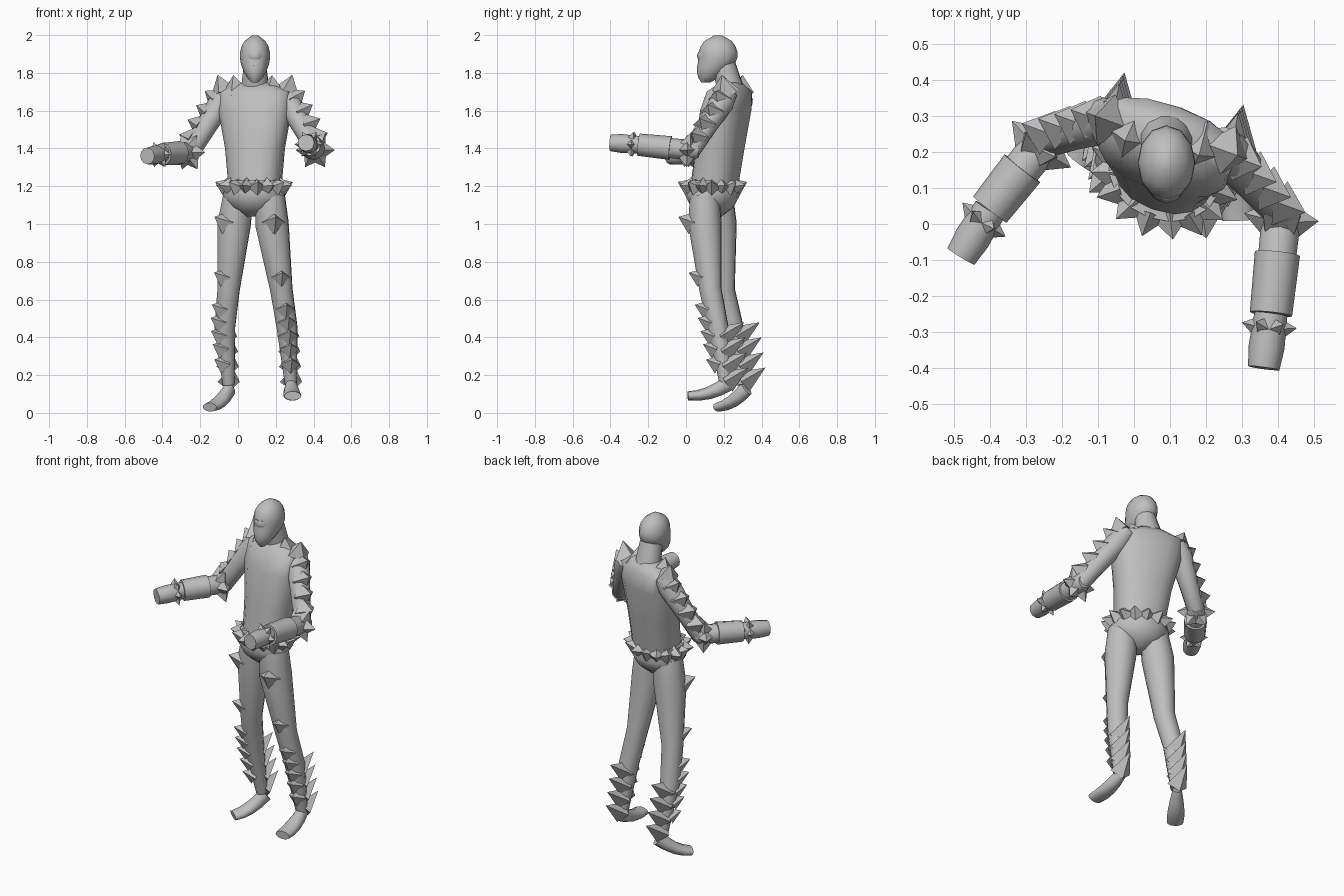
import bpy, bmesh
from math import cos, sin, pi, copysign
from mathutils import Vector as V

cube = bpy.data.objects.get("Cube")
if cube:
    bpy.data.objects.remove(cube)

shade = .52
grey = bpy.data.materials.new("plain grey")
grey.use_nodes = True
grey.diffuse_color = (shade, shade, shade, 1)
grey.node_tree.nodes["Principled BSDF"].inputs["Base Color"].default_value = grey.diffuse_color

RIGHTWARD = V((1, 0, 0))
UP = V((0, 0, 1))
SIDE = V((.94, -.34, 0))    # the body is turned a little
AHEAD = UP.cross(-SIDE)


def finish(name, bm, smooth_angle=None):
    bmesh.ops.recalc_face_normals(bm, faces=bm.faces)
    mesh = bpy.data.meshes.new(name)
    bm.to_mesh(mesh)
    bm.free()
    mesh.materials.append(grey)
    part = bpy.data.objects.new(name, mesh)
    bpy.context.collection.objects.link(part)
    if smooth_angle:
        bpy.ops.object.select_all(action='DESELECT')
        part.select_set(True)
        bpy.context.view_layer.objects.active = part
        bpy.ops.object.shade_smooth_by_angle(angle=smooth_angle)


def circle_points(centre, u, v, count, power=1):
    """Points of an ellipse, squarer when power is below one."""
    for k in range(count):
        angle = 2 * pi * k / count
        c, s = cos(angle), sin(angle)
        yield (centre + u * copysign(abs(c) ** power, c)
               + v * copysign(abs(s) ** power, s))


def loft(name, rows, side=SIDE, level=False, sides=12, power=1):
    """Skin rings of (centre, half width, half depth) along a path."""
    bm = bmesh.new()
    centres = [row[0] for row in rows]
    rings = []
    for i, (centre, width, depth) in enumerate(rows):
        ahead = centres[min(i + 1, len(rows) - 1)]
        behind = centres[max(i - 1, 0)]
        tangent = UP if level else (ahead - behind).normalized()
        u = (side - tangent * side.dot(tangent)).normalized()
        v = tangent.cross(u)
        points = circle_points(centre, u * width, v * depth, sides, power)
        rings.append([bm.verts.new(point) for point in points])
    for low, high in zip(rings, rings[1:]):
        for k in range(sides):
            bm.faces.new((low[k - 1], low[k], high[k], high[k - 1]))
    bm.faces.new(rings[0])
    bm.faces.new(rings[-1])
    finish(name, bm, smooth_angle=.9)


def spikes(name, items):
    """Four-sided spikes: (base centre, direction, base radius, height)."""
    bm = bmesh.new()
    for centre, direction, radius, height in items:
        direction = direction.normalized()
        reference = UP if abs(direction.z) < .9 else SIDE
        u = (reference - direction * reference.dot(direction)).normalized()
        v = direction.cross(u)
        foot = centre - direction * .01
        base = [bm.verts.new(p) for p in circle_points(foot, u * radius, v * radius, 4)]
        tip = bm.verts.new(centre + direction * height)
        bm.faces.new(base)
        for k in range(4):
            bm.faces.new((base[k - 1], base[k], tip))
    finish(name, bm)


def on_path(rows, height):
    """Centre and radius of a downward path at a height."""
    for (top, wide, _), (bottom, narrow, _) in zip(rows, rows[1:]):
        if top.z >= height >= bottom.z:
            f = (top.z - height) / (top.z - bottom.z)
            return top.lerp(bottom, f), wide + (narrow - wide) * f


# Torso, leaning back towards the shoulders
torso = [(.15, 1.2, .14, .12), (.18, 1.4, .16, .12), (.21, 1.6, .2, .12),
         (.23, 1.7, .2, .1), (.24, 1.75, .08, .05)]
loft("torso", [(V((.09, y, z)), width, depth) for y, z, width, depth in torso],
     level=True, sides=16, power=.85)

# Pelvis and belt
waist = V((.085, .14, 1.2))
loft("pelvis", [(waist, .15, .13), (waist - UP * .05, .17, .14),
                (waist - UP * .11, .13, .11), (waist - UP * .16, .04, .05)],
     level=True, sides=16)
loft("belt", [(waist + UP * lift, .16, .13) for lift in (-.03, .03)],
     level=True, sides=16)

# Ring of belt spikes, tilted up in turn
belt_items = []
for k, point in enumerate(circle_points(waist, SIDE * .16, AHEAD * .13, 16)):
    tilt = UP * (.45 if k % 2 else .1)
    belt_items.append((point, (point - waist).normalized() + tilt, .048, .055))
spikes("belt_spikes", belt_items)

# Head: an egg that narrows and moves forward towards the chin
head = []
steps = 9
for k in range(steps + 1):
    t = .01 + .96 * k / steps
    width = .08 * sin(pi * t ** .8) ** .6
    centre = V((.09, .17 - .14 * max(0, t - .5), 2 - .26 * t))
    head.append((centre, width, width * 1.3))
loft("head", head, side=RIGHTWARD, level=True)
loft("neck", [(V((.09, .24, 1.7)), .08, .07), (V((.09, .2, 1.84)), .06, .065)])
brow = V((.09, .14, 1.87))
loft("brow", [(brow, .05, .075), (brow + UP * .02, .06, .083), (brow + UP * .04, .05, .075)],
     side=RIGHTWARD, level=True)
nose = V((.09, .09, 1.83))
loft("nose", [(nose, .014, .035), (nose + UP * .06, .006, .02)],
     side=RIGHTWARD, level=True, sides=6)

# Legs: shared heights and radii, a stance for each side
heights = (1.15, 1, .65, .45, .15)
radii = (.08, .09, .06, .056, .032)
stances = {
    "left": ((.17, .1), (.18, .1), (.23, .13), (.26, .17), (.28, .21)),
    "right": ((0, .17), (-.02, .18), (-.05, .2), (-.07, .25), (-.05, .3))}
feet = {
    "left": (V((.28, .23, .16)), V((.29, .01, .09))),
    "right": (V((-.04, .32, .13)), V((-.15, .17, .03)))}
shin_way = {"left": V((.15, -1, 0)), "right": V((-.75, -.65, 0))}
calf_way = V((.2, 1, 0))

for name, stance in stances.items():
    leg = [(V((x, y, z)), r, r) for (x, y), z, r in zip(stance, heights, radii)]
    loft(name + "_leg", leg)

    # Foot: sagging, wider and thinner towards the toe
    heel, toe = feet[name]
    across = (toe - heel).cross(UP).normalized()
    foot = [(heel.lerp(toe, f) - UP * .08 * f * (1 - f), .025 + .06 * f - .04 * f * f,
             .042 - .018 * f) for f in (0, .25, .5, .75, 1)]
    loft(name + "_foot", foot, side=across)

    # One spike on the thigh, one above the knee, five on the shin
    shin_items = []
    way = shin_way[name]
    for height in (1.01, .72, .55, .48, .41, .34, .26):
        centre, radius = on_path(leg, height)
        size = .065 if height > 1 else .052
        shin_items.append((centre + way * radius * .8, way + UP * .4, size, size + .01))
    spikes(name + "_shin_spikes", shin_items)

    # Long spikes sweeping up and back from the calf
    calf_items = []
    for k in range(4):
        centre, radius = on_path(leg, .41 - .08 * k)
        calf_items.append((centre + calf_way * radius * .5, calf_way + UP * .65, .06, .13))
    spikes(name + "_calf_spikes", calf_items)

# Arms: shoulder, elbow, wrist and hand end
arms = {
    "left": (V((.26, .2, 1.66)), V((.41, .03, 1.39)), V((.38, -.25, 1.42)), V((.36, -.4, 1.43))),
    "right": (V((-.08, .29, 1.66)), V((-.25, .23, 1.38)), V((-.4, .04, 1.37)), V((-.48, -.09, 1.36)))}


def tube(name, start, end, stops, side=UP):
    loft(name, [(start.lerp(end, f), radius, radius) for f, radius in stops], side)


def spike_ring(name, centre, axis, reach, size):
    u = (UP - axis * UP.dot(axis)).normalized() * reach
    points = circle_points(centre, axis.cross(u), u, 6)
    spikes(name, [(p, (p - centre).normalized() - axis * .15, size, size * 1.2) for p in points])


for name, (shoulder, elbow, wrist, hand) in arms.items():
    axis = (wrist - elbow).normalized()
    out = SIDE if name == "left" else -SIDE
    tube(name + "_upper_arm", shoulder, elbow,
         [(-.15, .05), (.05, .066), (.5, .055), (1, .048), (1.1, .03)], side=SIDE)
    tube(name + "_forearm", elbow, wrist, [(-.14, .035), (0, .055), (1, .05)])
    tube(name + "_cuff", elbow, wrist, [(.4, .063), (1, .059)])
    tube(name + "_hand", wrist, hand, [(0, .046), (.6, .05), (1, .044)])
    spike_ring(name + "_elbow_spikes", elbow + axis * .02, axis, .045, .05)
    spike_ring(name + "_wrist_spikes", wrist.lerp(hand, .25), axis, .035, .035)

    # Row from the collar over the shoulder and down the arm
    top = shoulder + UP * .045
    row = [(top - out * .08 + AHEAD * .02, UP + out * .1 + AHEAD * .2, .08, .085),
           (top, UP + out * .35, .075, .09)]
    for f in (.06, .3, .54, .78):
        way = (out + UP * (.7 - .5 * f)).normalized()
        row.append((shoulder.lerp(elbow, f) + way * .04, way, .065, .07))
    spikes(name + "_shoulder_spikes", row)
